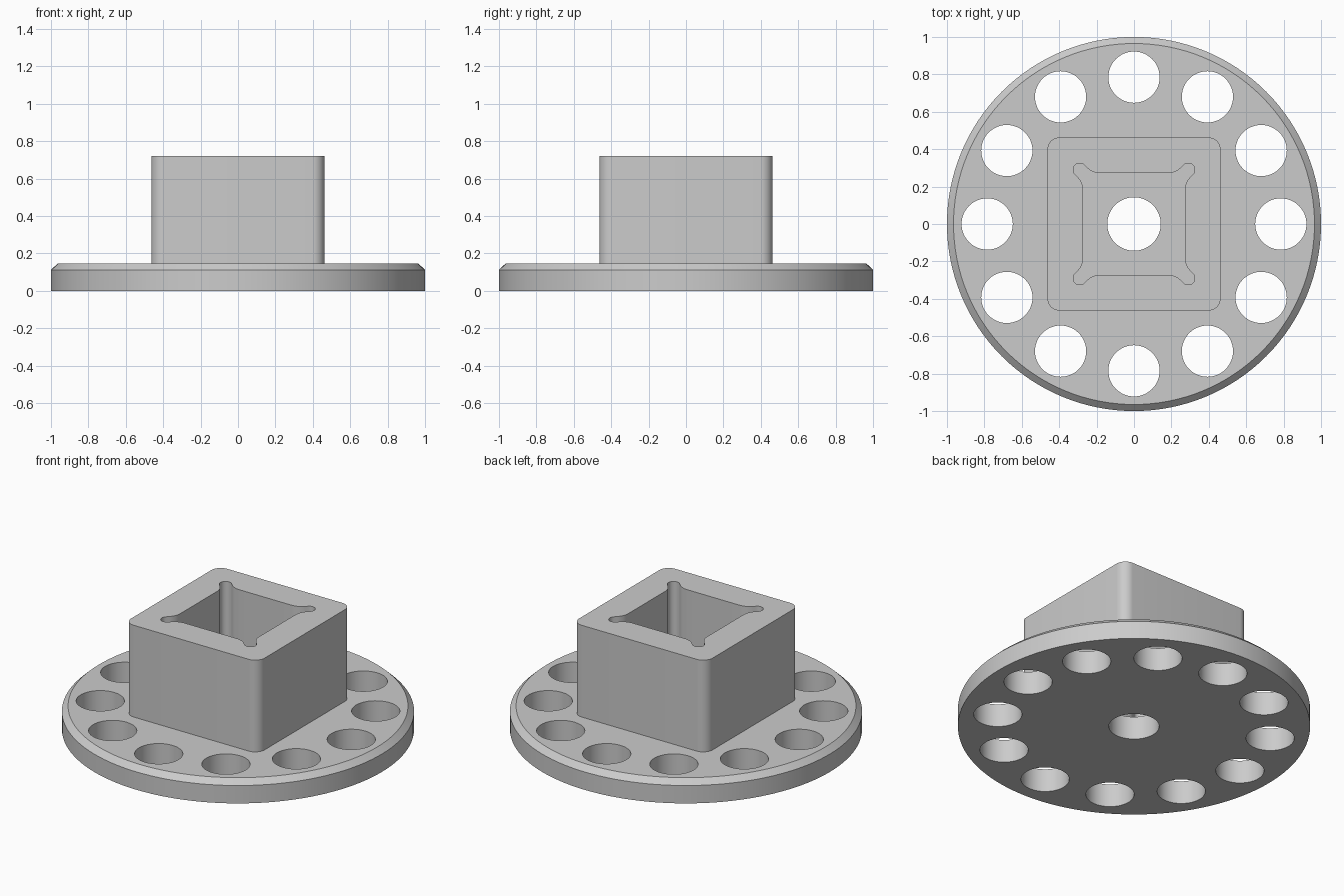
import bpy
import bmesh
from math import cos, sin, pi, radians
from mathutils import Vector

cube = bpy.data.objects.get("Cube")
if cube:
    bpy.data.objects.remove(cube)

FLANGE_TOP = 0.145
BLOCK_TOP = 0.72

grey = bpy.data.materials.new("plain grey")
grey.use_nodes = True
colour = (0.6, 0.6, 0.6, 1)
grey.diffuse_color = colour
grey.node_tree.nodes["Principled BSDF"].inputs["Base Color"].default_value = colour


def arc(cx, cy, r, start, end, n):
    """Points on an arc, angles in degrees."""
    angles = [radians(start + (end - start) * i / n) for i in range(n + 1)]
    return [(cx + r * cos(a), cy + r * sin(a)) for a in angles]


def circle(cx, cy, r, n):
    return arc(cx, cy, r, 0, 360, n)[:-1]


def four_fold(points):
    """Repeat one corner of an outline around the centre."""
    turns = [(1, 0), (0, 1), (-1, 0), (0, -1)]
    return [(x * c - y * s, x * s + y * c) for c, s in turns for x, y in points]


def ring(bm, outline, z):
    verts = [bm.verts.new((x, y, z)) for x, y in outline]
    for a, b in zip(verts, verts[1:] + verts[:1]):
        bm.edges.new((a, b))
    return verts


def wall(bm, low, high):
    n = len(low)
    for i in range(n):
        j = (i + 1) % n
        bm.faces.new((low[i], low[j], high[j], high[i]))


def cap(bm, rings, up):
    """Flat face filling between an outer ring and the holes in it."""
    edges = [bm.edges.get((a, b)) for r in rings for a, b in zip(r, r[1:] + r[:1])]
    bmesh.ops.triangle_fill(bm, edges=edges, use_beauty=True, normal=Vector((0, 0, up)))


def finish(bm, name):
    bmesh.ops.recalc_face_normals(bm, faces=bm.faces)
    mesh = bpy.data.meshes.new(name)
    bm.to_mesh(mesh)
    bm.free()
    mesh.materials.append(grey)
    obj = bpy.data.objects.new(name, mesh)
    bpy.context.collection.objects.link(obj)
    bpy.ops.object.select_all(action="DESELECT")
    obj.select_set(True)
    bpy.context.view_layer.objects.active = obj
    bpy.ops.object.shade_smooth_by_angle(angle=radians(25))


# Round flange with a chamfered rim, twelve holes and a centre bore
bm = bmesh.new()
foot = ring(bm, circle(0, 0, 1, 128), 0)
shoulder = ring(bm, circle(0, 0, 1, 128), 0.112)
rim = ring(bm, circle(0, 0, 0.965, 128), FLANGE_TOP)
wall(bm, foot, shoulder)
wall(bm, shoulder, rim)
bottom, top = [foot], [rim]
holes = [circle(0, 0, 0.143, 48)]
for i in range(12):
    a = i * pi / 6
    holes.append(circle(0.785 * cos(a), 0.785 * sin(a), 0.137, 48))
for hole in holes:
    bottom.append(ring(bm, hole, 0))
    top.append(ring(bm, hole, FLANGE_TOP))
    wall(bm, bottom[-1], top[-1])
cap(bm, bottom, -1)
cap(bm, top, 1)
finish(bm, "flange")

# Square hub with rounded corners and a socket with relieved corners
outer = four_fold(arc(0.398, 0.398, 0.065, 0, 90, 10))
fillet = arc(0.372, 0.181, 0.1, 180, 135, 8)
tip = arc(0.29, 0.29, 0.035, -45, 135, 14)
other_fillet = [(y, x) for x, y in reversed(fillet)]
socket = four_fold(fillet + tip + other_fillet)
bm = bmesh.new()
top = []
for outline in (outer, socket):
    low = ring(bm, outline, FLANGE_TOP)
    top.append(ring(bm, outline, BLOCK_TOP))
    wall(bm, low, top[-1])
cap(bm, top, 1)
finish(bm, "square_hub")
